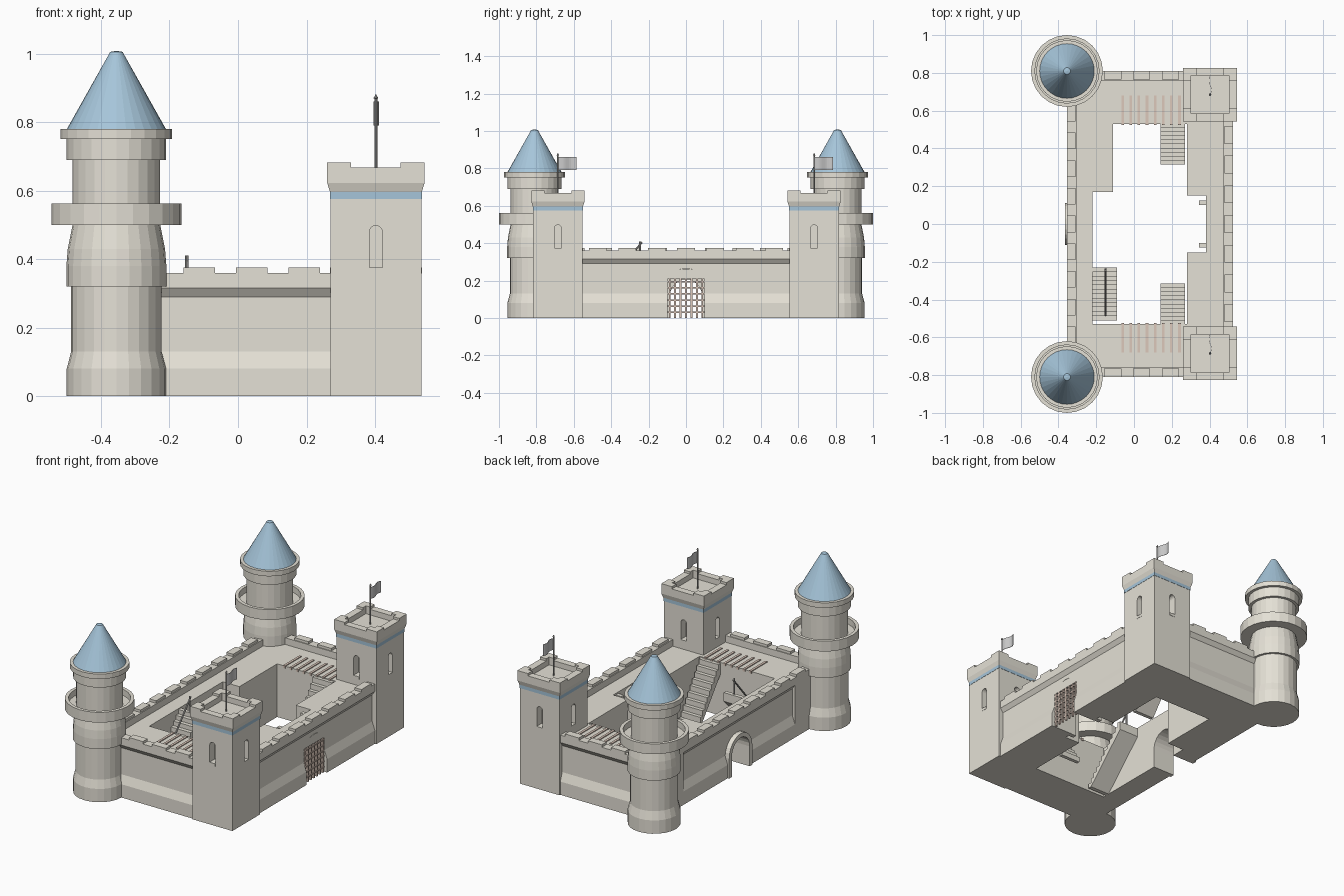
import bpy, bmesh, math
from mathutils import Vector

if "Cube" in bpy.data.objects:
    bpy.data.objects.remove(bpy.data.objects["Cube"])


def material(name, rgb):
    m = bpy.data.materials.new(name)
    m.diffuse_color = (*rgb, 1)
    m.use_nodes = True
    m.node_tree.nodes["Principled BSDF"].inputs["Base Color"].default_value = m.diffuse_color
    return m


STONE = material("stone", (0.78, 0.75, 0.67))
BLUE = material("roof_blue", (0.38, 0.56, 0.70))
WOOD = material("wood", (0.72, 0.58, 0.50))
CLOTH = material("cloth", (0.80, 0.80, 0.80))
IRON = material("iron", (0.45, 0.44, 0.42))


def finish(name, bm, mat=STONE):
    bmesh.ops.recalc_face_normals(bm, faces=bm.faces)
    me = bpy.data.meshes.new(name)
    bm.to_mesh(me)
    bm.free()
    me.materials.append(mat)
    ob = bpy.data.objects.new(name, me)
    bpy.context.collection.objects.link(ob)
    return ob


def prism(name, pts, axis, a, b, mat=STONE):
    # 2D outline pushed along one axis from a to b
    place = {"x": lambda u, v, t: (t, u, v), "y": lambda u, v, t: (u, t, v),
             "z": lambda u, v, t: (u, v, t)}[axis]
    bm = bmesh.new()
    lo = [bm.verts.new(place(u, v, a)) for u, v in pts]
    hi = [bm.verts.new(place(u, v, b)) for u, v in pts]
    bm.faces.new(lo)
    bm.faces.new(hi)
    for i in range(len(pts)):
        j = (i + 1) % len(pts)
        bm.faces.new((lo[i], lo[j], hi[j], hi[i]))
    return finish(name, bm, mat)


def box(name, x0, x1, y0, y1, z0, z1, mat=STONE):
    return prism(name, [(x0, y0), (x1, y0), (x1, y1), (x0, y1)], "z", z0, z1, mat)


def lathe(name, prof, cx, cy, n, mat=STONE):
    # n-sided turned shape; profile starts and ends on the axis; n=4 means half-widths
    k, off = (math.sqrt(2), math.pi / 4) if n == 4 else (1, 0)
    bm = bmesh.new()
    rings = []
    for r, z in prof:
        if r == 0:
            rings.append([bm.verts.new((cx, cy, z))] * n)
        else:
            rings.append([bm.verts.new((cx + k * r * math.cos(off + math.tau * i / n),
                                        cy + k * r * math.sin(off + math.tau * i / n), z))
                          for i in range(n)])
    for p, q in zip(rings, rings[1:]):
        for i in range(n):
            j = (i + 1) % n
            bm.faces.new(list(dict.fromkeys((p[i], p[j], q[j], q[i]))))
    return finish(name, bm, mat)


def rod(name, a, b, r, mat=IRON):
    a, b = Vector(a), Vector(b)
    bpy.ops.mesh.primitive_cylinder_add(vertices=8, radius=r, depth=(b - a).length, location=(a + b) / 2)
    ob = bpy.context.object
    ob.name = name
    ob.rotation_euler = (b - a).to_track_quat("Z", "Y").to_euler()
    ob.data.materials.append(mat)
    return ob


def cut(ob, cutter):
    m = ob.modifiers.new("cut", "BOOLEAN")
    m.object = cutter
    m.operation = "DIFFERENCE"
    m.solver = "EXACT"
    cutter.hide_render = True
    cutter.hide_set(True)
    cutter.display_type = "WIRE"


def arch(half, spring, rise, bottom=0.0, c=0.0, n=12):
    top = [(c + half * math.cos(math.pi * i / n), spring + rise * math.sin(math.pi * i / n))
           for i in range(n + 1)]
    return [(c + half, bottom)] + top + [(c - half, bottom)]


def wall(name, axis, a, b, out, inner):
    # curtain wall with battered foot, walkway and parapet
    s = 1 if out > inner else -1
    pts = [(inner, 0), (out, 0), (out, .08), (out - s * .018, .13), (out - s * .018, .29),
           (out, .315), (out, .36), (out - s * .05, .36), (out - s * .05, .32), (inner, .32)]
    return prism(name, pts, axis, a, b)


def merlons(name, axis, a, b, out, n):
    step = (b - a) / n
    o = sorted((out, out - math.copysign(.045, out)))
    for i in range(n):
        s, e = a + (i + .2) * step, a + (i + .8) * step
        if axis == "x":
            box(name, s, e, *o, .36, .375)
        else:
            box(name, *o, s, e, .36, .375)


def stairs(name, x0, x1, ytop, ybot, top, n):
    # stepped top over a sloping underside
    d, h = (ybot - ytop) / n, top / n
    pts = []
    for i in range(n):
        pts += [(ytop + i * d, top - i * h), (ytop + (i + 1) * d, top - i * h)]
    pts += [(ybot, 0), (ybot - d, 0), (ytop, top - 2 * h)]
    prism(name, pts, "x", x0, x1)


# Parts repeated on the front and back
for s in (-1, 1):
    # round tower with balcony and conical roof
    cx, cy = -.355, s * .81
    lathe("round_tower", [(0, 0), (.145, 0), (.145, .08), (.132, .13), (.132, .32), (.146, .32),
          (.146, .38), (.142, .43), (.128, .50), (.19, .50), (.19, .562), (.17, .562),
          (.17, .525), (.128, .525), (.128, .69), (.145, .69), (.145, .75), (.163, .75),
          (.163, .78), (0, .78)], cx, cy, 24)
    lathe("cone_roof", [(0, .779), (.145, .779), (.018, 1.005), (0, 1.008)], cx, cy, 32, BLUE)

    # square tower with window slits
    cx, cy = .4025, s * .685
    body = lathe("square_tower", [(0, 0), (.1325, 0), (.1325, .576), (0, .576)], cx, cy, 4)
    for axis, c, t in (("y", cx, cy), ("x", cy, cx)):
        for d in (-1, 1):
            lo, hi = sorted((t + d * .085, t + d * .15))
            cut(body, prism("slit_cutter", arch(.019, .478, .02, .36, c, 8), axis, lo, hi))
            lo, hi = sorted((t + d * .085, t + d * .134))
            sill = [(c - .019, .358), (c + .019, .358), (c + .019, .375), (c - .019, .375)]
            prism("window_sill", sill, axis, lo, hi)
    lathe("blue_band", [(0, .576), (.134, .576), (.134, .596), (0, .596)], cx, cy, 4, BLUE)
    lathe("tower_crown", [(0, .596), (.134, .596), (.142, .622), (.142, .668), (.1, .668),
          (.1, .635), (0, .635)], cx, cy, 4)
    for i in (-1, 1):
        for j in (-1, 1):
            ell = [(.142, .142), (.072, .142), (.072, .1), (.1, .1), (.1, .072), (.142, .072)]
            prism("crown_merlon", [(cx + i * u, cy + j * v) for u, v in ell], "z", .668, .682)

    # flag on a pole
    rod("flag_pole", (cx, cy, .63), (cx, cy, .87), .004)
    lathe("pole_tip", [(0, .865), (.007, .87), (0, .882)], cx, cy, 8, IRON)
    wave = [(cx + .007 * math.sin(i * math.tau / 10), cy + .01 * i) for i in range(11)]
    prism("flag", wave + [(x + .002, y) for x, y in reversed(wave)], "z", .79, .86, CLOTH)

    # front or back curtain wall, plank deck and its stairs
    wall("side_wall", "x", -.355, .28, s * .81, s * .53)
    merlons("side_merlon", "x", -.19, .27, s * .81, 3)
    for i in range(8):
        x = -.06 + i * .043
        box("deck_plank", x - .007, x + .007, *sorted((s * .525, s * .68)), .31, .325, WOOD)
    stairs("deck_stairs", .14, .27, s * .53, s * .315, .315, 10)

    # right wall wings and gate posts
    wall("gate_wall_wing", "y", *sorted((s * .15, s * .56)), .525, .28)
    box("gate_post", .345, .385, *sorted((s * .1, s * .125)), 0, .31)

# Gate wall with arch and portcullis
gate = wall("gate_wall", "y", -.15, .15, .525, .38)
cut(gate, prism("gate_cutter", arch(.098, .195, .07, -.05), "x", .3, .6))
prism("gate_lintel", arch(.097, .215, .048, .21), "x", .495, .507)
for i in range(7):
    y = -.087 + i * .029
    box("portcullis_bar", .497, .509, y - .005, y + .005, 0, .21, WOOD)
for i in range(6):
    z = .03 + i * .033
    box("portcullis_rail", .499, .507, -.098, .098, z - .004, z + .004, WOOD)
merlons("gate_merlon", "y", -.55, .55, .525, 7)

# Left wall with rear doorway and arch frame
rear = wall("rear_wall", "y", -.54, .17, -.355, -.22)
cut(rear, prism("door_cutter", arch(.085, .12, .085, -.05), "x", -.5, -.1))
outer, opening = arch(.11, .12, .11), arch(.085, .12, .085)
prism("door_frame", outer + opening[::-1], "x", -.365, -.325)
wall("rear_wall_wide", "y", .17, .54, -.355, -.11)
for s in (-1, 1):
    wall("rear_wall_corner", "y", *sorted((s * .53, s * .81)), -.355, -.25)
merlons("rear_merlon", "y", -.66, .66, -.355, 9)

# Courtyard stairs with handrail
stairs("courtyard_stairs", -.22, -.09, -.23, -.51, .315, 12)
rod("rail_post_top", (-.15, -.245, .28), (-.15, -.245, .41), .005)
rod("rail_post_bottom", (-.15, -.475, .02), (-.15, -.475, .13), .005)
rod("hand_rail", (-.15, -.235, .405), (-.15, -.485, .115), .005)
